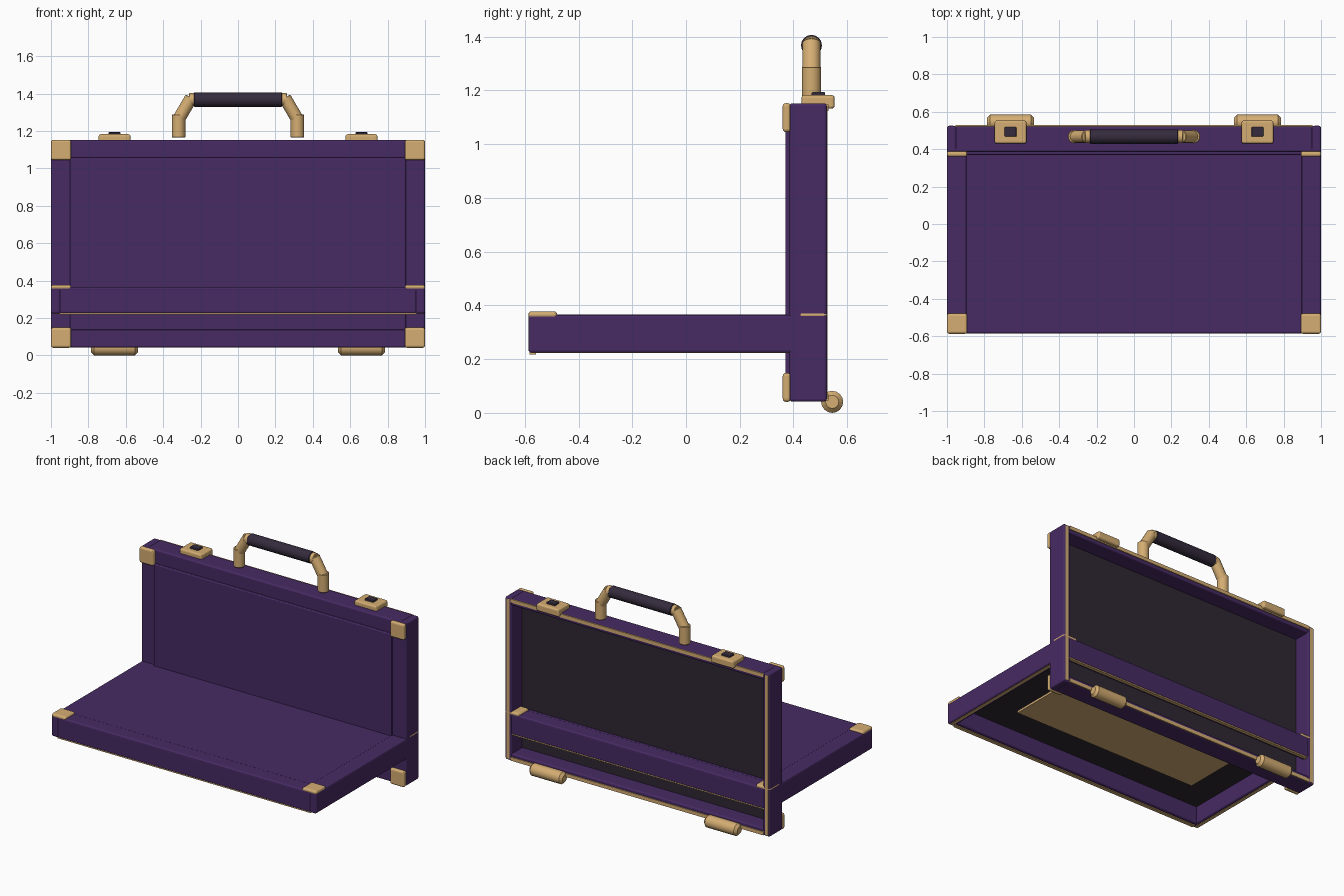
import bpy, bmesh
from mathutils import Vector

if "Cube" in bpy.data.objects:
    bpy.data.objects.remove(bpy.data.objects["Cube"])


def material(name, rgb):
    m = bpy.data.materials.new(name)
    m.diffuse_color = (*rgb, 1)
    m.use_nodes = True
    m.node_tree.nodes["Principled BSDF"].inputs["Base Color"].default_value = m.diffuse_color
    return m


PURPLE = material("purple leather", (0.063, 0.0235, 0.126))
GOLD = material("brushed gold", (0.66, 0.42, 0.17))
LINING = material("dark lining", (0.029, 0.021, 0.034))
GRIP = material("grip leather", (0.035, 0.024, 0.046))


def finish(name, bm, mat):
    me = bpy.data.meshes.new(name)
    bm.to_mesh(me)
    bm.free()
    ob = bpy.data.objects.new(name, me)
    bpy.context.collection.objects.link(ob)
    me.materials.append(mat)
    return ob


def box(name, a, b, mat, bevel=0.0, segments=3):
    """Box between two opposite corners, with optional rounded edges."""
    lo = Vector([min(p, q) for p, q in zip(a, b)])
    hi = Vector([max(p, q) for p, q in zip(a, b)])
    bm = bmesh.new()
    bmesh.ops.create_cube(bm, size=1)
    for v in bm.verts:
        v.co = Vector([(lo[i] + hi[i]) / 2 + v.co[i] * (hi[i] - lo[i]) for i in range(3)])
    ob = finish(name, bm, mat)
    if bevel:
        mod = ob.modifiers.new("rounded edges", 'BEVEL')
        mod.width, mod.segments = bevel, segments
    return ob


def rod(name, a, b, radius, mat, chamfer=0.003):
    """Smooth cylinder with softened ends between two points."""
    a, b = Vector(a), Vector(b)
    bm = bmesh.new()
    bmesh.ops.create_cone(bm, cap_ends=True, segments=16, radius1=radius,
                          radius2=radius, depth=(b - a).length)
    rims = [e for e in bm.edges if abs(e.verts[0].co.z - e.verts[1].co.z) < 1e-5]
    bmesh.ops.bevel(bm, geom=rims, offset=chamfer, segments=1, affect='EDGES')
    bm.normal_update()
    for f in bm.faces:
        f.smooth = abs(f.normal.z) < 0.1
    turn = (b - a).to_track_quat('Z', 'Y').to_matrix()
    for v in bm.verts:
        v.co = turn @ v.co + (a + b) / 2
    return finish(name, bm, mat)


HALF = 0.555      # half the short side of each tray
EDGE = 0.999      # half the long side
WALL = 0.05


def tray(name, place, depth, raise_panel, guard_out, guard_in):
    """Open tray; place(x, v, d) maps width, height and depth from the outer panel."""
    def part(label, a, b, mat, bevel=0.0):
        return box(name + "_" + label, place(*a), place(*b), mat, bevel)

    inner = EDGE - WALL
    part("floor", (-EDGE, -HALF, 0), (EDGE, HALF, .022), PURPLE, .01)
    part("lining", (-inner, -HALF + WALL, .02), (inner, HALF - WALL, .026), LINING)
    part("raised_panel", (-.897, -.462, -raise_panel), (.897, .462, .012), PURPLE,
         min(.006, raise_panel))
    for s in (-1, 1):
        # walls
        part("side_wall", (s * inner, -HALF, .006), (s * EDGE, HALF, depth), PURPLE, .01)
        part("long_wall", (-inner - .006, s * (HALF - WALL), .006),
             (inner + .006, s * HALF, depth), PURPLE, .01)
        # metal trim on the open rim
        part("side_trim", (s * .966, -HALF + .01, depth - .01),
             (s * .988, HALF - .01, depth + .002), GOLD)
        part("long_trim", (-.955, s * (HALF - .028), depth - .01),
             (.955, s * (HALF - .004), depth + .006), GOLD)
        # corner guards
        for t in (-1, 1):
            part("corner_guard", (s * .892, t * (HALF - .107), -guard_out),
                 (s * 1.0, t * (HALF + .001), guard_in), GOLD, .012)


# upright base tray opening to the back, and lid tray opening downwards
tray("base", lambda x, v, d: (x, .386 + d, .597 + v), .138, .016, .026, .004)
tray("lid", lambda x, v, d: (x, -.031 + v, .365 - d), .141, .0005, .013, .012)

# document plate inside the lid
box("lid_plate", (-.695, -.28, .28), (.695, .22, .295), GOLD)

for s in (-1, 1):
    # hinge barrels doubling as feet
    rod("hinge_barrel", (s * .535, .544, .041), (s * .785, .544, .041), .041, GOLD, .016)
    # latches with a dark button
    box("latch_plate", (s * .575, .43, 1.132), (s * .745, .553, 1.183), GOLD, .011)
    box("latch_button", (s * .628, .468, 1.175), (s * .692, .518, 1.194), GRIP, .004)
    # handle posts, sloping arms and end sockets
    rod("handle_post", (s * .318, .467, 1.165), (s * .318, .467, 1.288), .036, GOLD)
    rod("handle_arm", (s * .318, .467, 1.262), (s * .25, .467, 1.378), .034, GOLD)
    rod("handle_socket", (s * .262, .467, 1.368), (s * .21, .467, 1.368), .035, GOLD)

# handle grip
rod("handle_grip", (-.242, .467, 1.368), (.242, .467, 1.368), .039, GRIP, .01)
